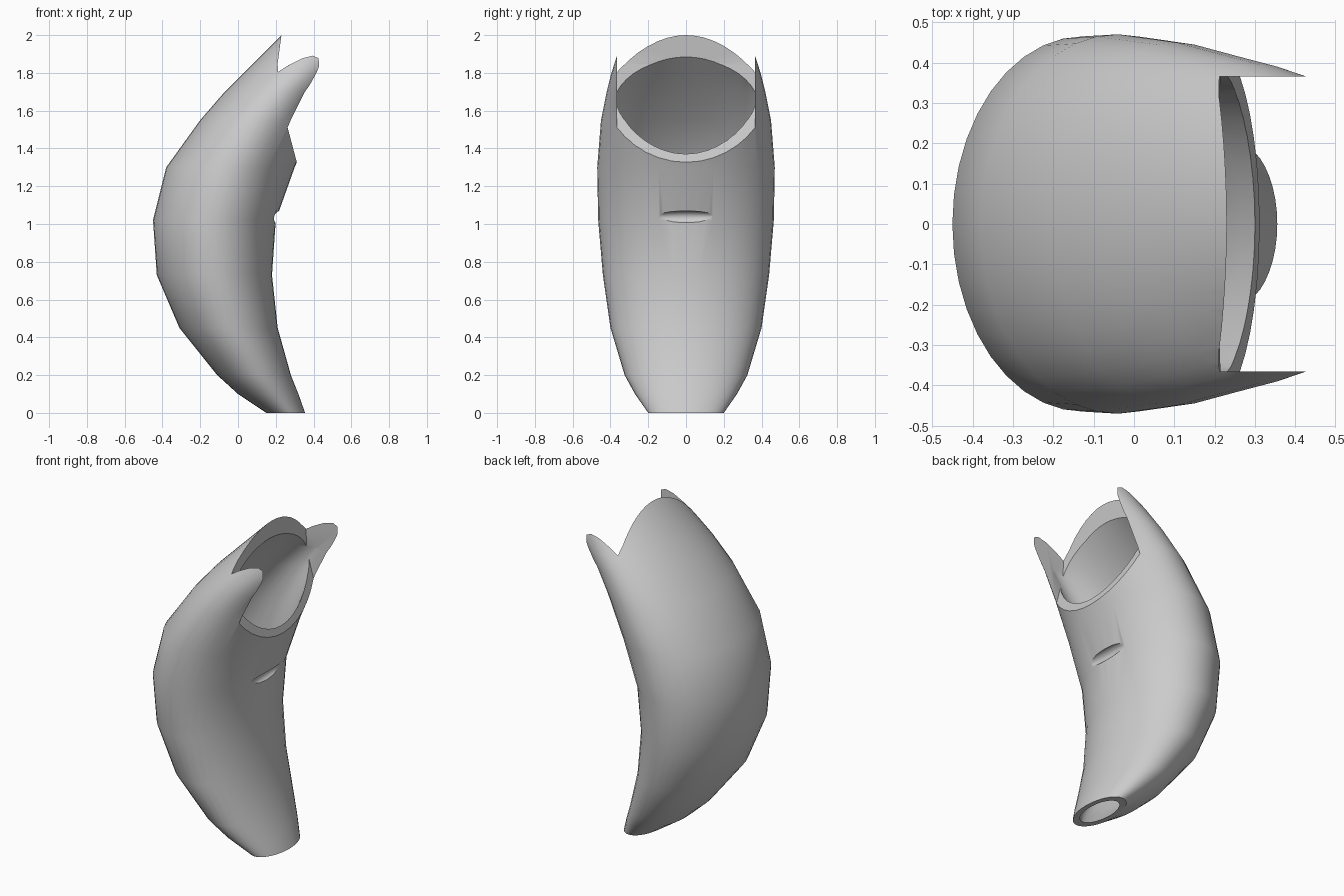
import bpy
import bmesh
import math

if "Cube" in bpy.data.objects:
    bpy.data.objects.remove(bpy.data.objects["Cube"], do_unlink=True)

SEGMENTS = 40

grey = bpy.data.materials.new("plain grey")
grey.use_nodes = True
COLOUR = (0.6, 0.6, 0.6, 1)
grey.diffuse_color = COLOUR
grey.node_tree.nodes["Principled BSDF"].inputs["Base Color"].default_value = COLOUR

# Horizontal sections: height, back x, front x, half width, back wall, front wall
SECTIONS = [
    (0.0, 0.15, 0.355, 0.2, 0.03, 0.03),
    (0.1, 0.0, 0.32, 0.27, 0.07, 0.04),
    (0.2, -0.11, 0.28, 0.325, 0.08, 0.05),
    (0.45, -0.31, 0.21, 0.40, 0.08, 0.05),
    (0.73, -0.43, 0.18, 0.44, 0.07, 0.05),
    (1.02, -0.45, 0.2, 0.465, 0.07, 0.05),
    (1.3, -0.38, 0.3, 0.47, 0.08, 0.03),
    (1.55, -0.2, 0.405, 0.45, 0.1, 0.03),
    (1.7, -0.07, 0.5, 0.42, 0.1, 0.03),
    (1.8, 0.03, 0.59, 0.395, 0.1, 0.04),
    (1.9, 0.13, 0.68, 0.362, 0.1, 0.05),
    (2.06, 0.29, 0.8, 0.3, 0.08, 0.05),
]


def finish(bm, name):
    bmesh.ops.recalc_face_normals(bm, faces=bm.faces)
    mesh = bpy.data.meshes.new(name)
    bm.to_mesh(mesh)
    bm.free()
    mesh.materials.append(grey)
    obj = bpy.data.objects.new(name, mesh)
    bpy.context.collection.objects.link(obj)
    return obj


def ring(bm, z, back, front, half_width):
    mid, radius = (back + front) / 2, (front - back) / 2
    verts = []
    for i in range(SEGMENTS):
        t = math.tau * i / SEGMENTS
        verts.append(bm.verts.new((mid + radius * math.cos(t), half_width * math.sin(t), z)))
    return verts


def bridge(bm, a, b):
    for i in range(SEGMENTS):
        j = (i + 1) % SEGMENTS
        bm.faces.new((a[i], a[j], b[j], b[i]))


# Hollow curved body: up the outside, down the inside, closed at both rims
bm = bmesh.new()
outer, inner = [], []
for z, back, front, width, back_wall, front_wall in SECTIONS:
    outer.append(ring(bm, z, back, front, width))
    side = min(width - 0.05, 0.37)
    inner.append(ring(bm, z, back + back_wall, front - front_wall, side))
loops = outer + inner[::-1]
for k, loop in enumerate(loops):
    bridge(bm, loop, loops[(k + 1) % len(loops)])
body = finish(bm, "curved_body")

# Mouth cutter: side outline extruded across, leaving the two side flaps
OUTLINE = [(0.333, 1.245), (0.215, 1.69), (0.21, 1.85), (0.23, 2.0),
           (0.25, 2.2), (1.0, 2.2), (1.0, 1.245)]
bm = bmesh.new()
near = [bm.verts.new((x, -0.365, z)) for x, z in OUTLINE]
face = bm.faces.new(near)
far = bmesh.ops.extrude_face_region(bm, geom=[face])["geom"]
bmesh.ops.translate(bm, vec=(0, 0.73, 0),
                    verts=[g for g in far if isinstance(g, bmesh.types.BMVert)])
mouth = finish(bm, "mouth_cutter")

# Slit cutter: flattened lens on the inner side of the curve
bm = bmesh.new()
bmesh.ops.create_uvsphere(bm, u_segments=24, v_segments=12, radius=1)
bmesh.ops.scale(bm, vec=(0.035, 0.19, 0.033), verts=bm.verts)
bmesh.ops.translate(bm, vec=(0.215, 0, 1.036), verts=bm.verts)
slit = finish(bm, "slit_cutter")

bpy.ops.object.select_all(action='DESELECT')
bpy.context.view_layer.objects.active = body
body.select_set(True)
for cutter in (mouth, slit):
    cutter.hide_render = True
    mod = body.modifiers.new(cutter.name, 'BOOLEAN')
    mod.operation = 'DIFFERENCE'
    mod.solver = 'EXACT'
    mod.object = cutter
    bpy.ops.object.modifier_apply(modifier=mod.name)
    bpy.data.objects.remove(cutter, do_unlink=True)

# Drop the scrap left standing above the flaps, if any
bm = bmesh.new()
bm.from_mesh(body.data)
bmesh.ops.delete(bm, geom=[v for v in bm.verts if v.co.z > 2.01], context='VERTS')
bm.to_mesh(body.data)
bm.free()

bpy.ops.object.shade_smooth_by_angle(angle=math.radians(35))
